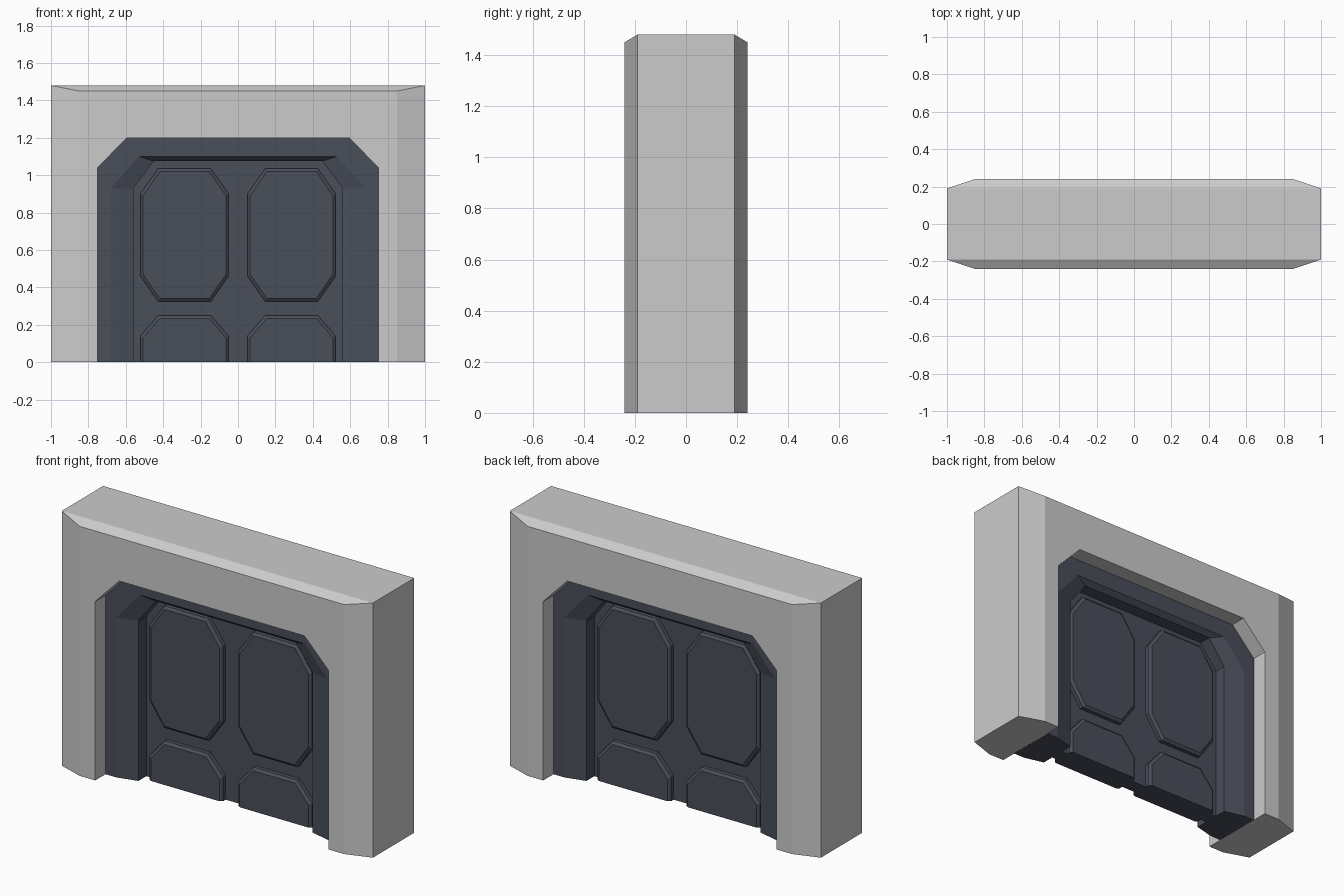
import bpy, bmesh

if "Cube" in bpy.data.objects:
    bpy.data.objects.remove(bpy.data.objects["Cube"])


def material(name, rgb):
    m = bpy.data.materials.new(name)
    m.diffuse_color = (*rgb, 1)
    m.use_nodes = True
    m.node_tree.nodes["Principled BSDF"].inputs["Base Color"].default_value = m.diffuse_color
    return m


stone = material("light grey wall", (0.60, 0.60, 0.60))
metal = material("dark slate door", (0.067, 0.077, 0.102))


def loft(name, rings, mat, closed):
    """Skin rings of points; closed wraps last ring to first and caps the ends of the sweep."""
    bm = bmesh.new()
    vs = [[bm.verts.new(p) for p in r] for r in rings]
    n, k = len(vs), len(vs[0])
    for i in range(n if closed else n - 1):
        a, b = vs[i], vs[(i + 1) % n]
        for j in range(k - 1 if closed else k):
            q = (j + 1) % k
            bm.faces.new((a[j], a[q], b[q], b[j]))
    if closed:
        bm.faces.new([r[0] for r in vs])
        bm.faces.new([r[-1] for r in vs])
    else:
        bm.faces.new(vs[0])
        bm.faces.new(vs[-1])
    bmesh.ops.recalc_face_normals(bm, faces=bm.faces)
    me = bpy.data.meshes.new(name)
    bm.to_mesh(me)
    bm.free()
    me.materials.append(mat)
    ob = bpy.data.objects.new(name, me)
    bpy.context.collection.objects.link(ob)
    return ob


def arch(x1, z1, x2, z2, y):
    """Arch outline from right foot over the top to left foot."""
    half = [(x1, 0), (x1, z1), (x2, z2)]
    return [(x, y, z) for x, z in half] + [(-x, y, z) for x, z in reversed(half)]


def both_sides(profile):
    """Front rings followed by their mirrored copies at the back."""
    return [arch(*p) for p in profile] + [arch(*p[:4], -p[4]) for p in reversed(profile)]


# Wall with chamfered edges around the opening
loft("wall", both_sides([(1, 1.04, 1, 1.48, -0.19),
                         (0.85, 1.04, 0.85, 1.45, -0.24),
                         (0.75, 1.04, 0.595, 1.2, -0.24)]), stone, True)

# Door frame with sloped inner edge
loft("door_frame", both_sides([(0.755, 1.04, 0.6, 1.205, -0.145),
                               (0.68, 0.93, 0.53, 1.10, -0.145),
                               (0.56, 0.93, 0.45, 1.075, -0.115),
                               (0.56, 0.93, 0.45, 1.075, -0.03)]), metal, True)

# Door slab
loft("door_slab", [arch(0.565, 0.93, 0.453, 1.08, y) for y in (-0.042, 0.042)], metal, False)


def panel(name, z0, z1, cut_bottom):
    """Raised panel with cut corners and a bevelled rim, mirrored to all four places."""
    def outline(y, d):
        a, b = 0.05 + d, 0.522 - d
        top, bot = z1 - d, (z0 + d if cut_bottom else z0)
        cx, cz = 0.095 - 0.4 * d, (0.135 if cut_bottom else 0.11) - 0.4 * d
        pts = [(a, top - cz), (a + cx, top), (b - cx, top), (b, top - cz)]
        if cut_bottom:
            pts += [(b, bot + cz), (b - cx, bot), (a + cx, bot), (a, bot + cz)]
        else:
            pts += [(b, bot), (a, bot)]
        return [(x, y, z) for x, z in pts]
    ob = loft(name, [outline(-0.02, 0), outline(-0.065, 0), outline(-0.077, 0.015)], metal, False)
    mod = ob.modifiers.new("mirror", 'MIRROR')
    mod.use_axis = (True, True, False)
    mod.use_mirror_merge = False


panel("upper_panels", 0.325, 1.035, True)
panel("lower_panels", 0.0, 0.25, False)
